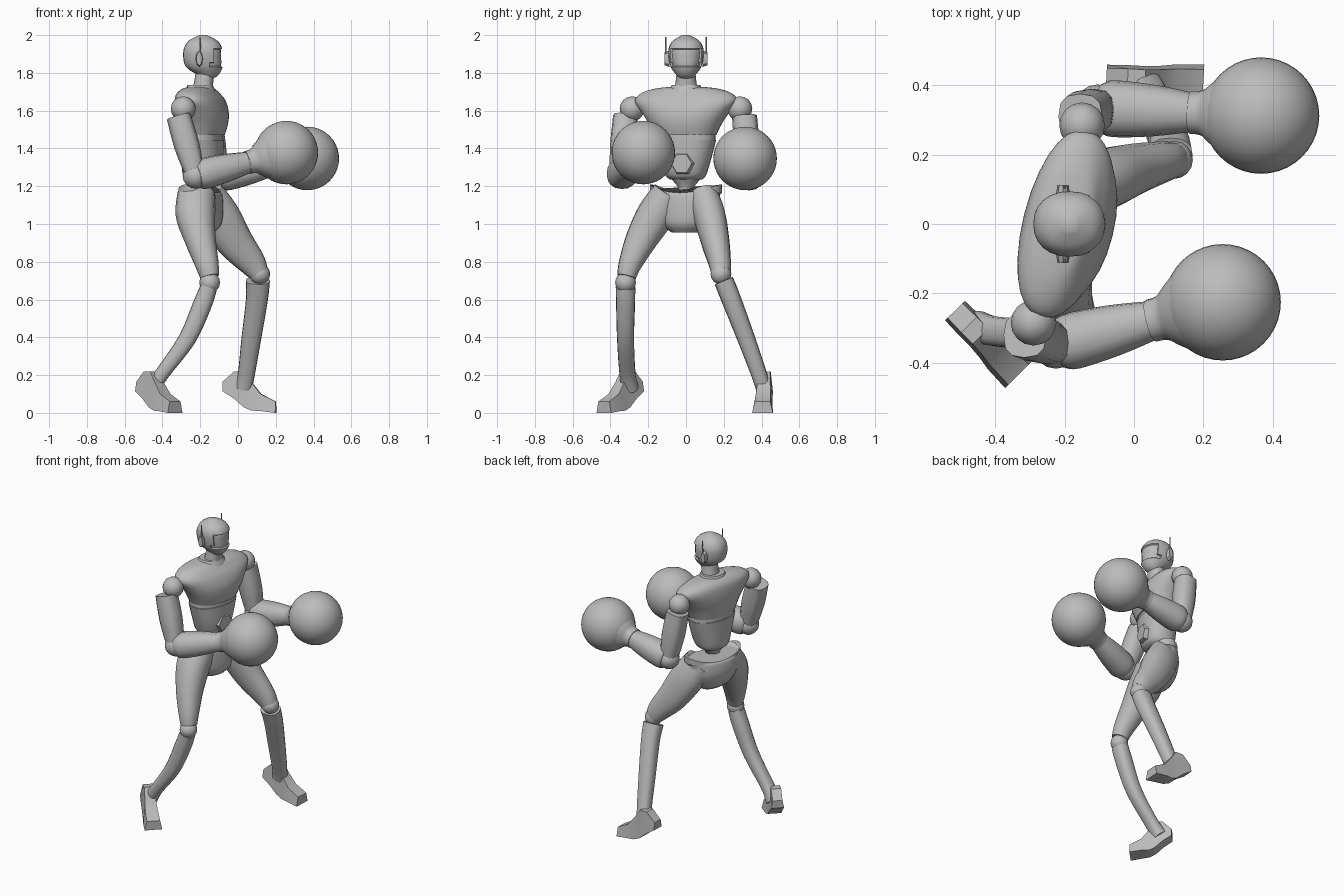
import bpy, bmesh
from math import sin, cos, pi, radians, copysign
from mathutils import Vector, Matrix

if "Cube" in bpy.data.objects:
    bpy.data.objects.remove(bpy.data.objects["Cube"], do_unlink=True)

grey = bpy.data.materials.new("plain grey")
grey.use_nodes = True
grey.diffuse_color = (0.5, 0.5, 0.5, 1)
grey.node_tree.nodes["Principled BSDF"].inputs["Base Color"].default_value = grey.diffuse_color


def finish(name, bm, angle=40):
    bmesh.ops.recalc_face_normals(bm, faces=bm.faces[:])
    mesh = bpy.data.meshes.new(name)
    bm.to_mesh(mesh)
    bm.free()
    mesh.materials.append(grey)
    ob = bpy.data.objects.new(name, mesh)
    bpy.context.collection.objects.link(ob)
    bpy.ops.object.select_all(action='DESELECT')
    ob.select_set(True)
    bpy.context.view_layer.objects.active = ob
    bpy.ops.object.shade_smooth_by_angle(angle=radians(angle))
    return ob


def resample(rows, steps):
    """Smooth curve through a list of number tuples."""
    out = []
    for i in range(len(rows) - 1):
        p0, p1 = rows[max(i - 1, 0)], rows[i]
        p2, p3 = rows[i + 1], rows[min(i + 2, len(rows) - 1)]
        for k in range(steps):
            t = k / steps
            out.append(tuple(
                0.5 * (2 * b + (c - a) * t + (2 * a - 5 * b + 4 * c - d) * t * t
                       + (3 * b - a - 3 * c + d) * t ** 3)
                for a, b, c, d in zip(p0, p1, p2, p3)))
    return out + [rows[-1]]


def skin(rings):
    bm = bmesh.new()
    loops = [[bm.verts.new(p) for p in ring] for ring in rings]
    n = len(loops[0])
    for a, b in zip(loops, loops[1:]):
        for i in range(n):
            j = (i + 1) % n
            bm.faces.new((a[i], a[j], b[j], b[i]))
    bm.faces.new(loops[0])
    bm.faces.new(loops[-1])
    return bm


def ring(c, u, v, a, b, n, power):
    pts = []
    for i in range(n):
        t = 2 * pi * i / n
        x = copysign(abs(cos(t)) ** power, cos(t))
        y = copysign(abs(sin(t)) ** power, sin(t))
        pts.append(Vector(c) + u * (a * x) + v * (b * y))
    return pts


def limb(name, rows, n=16, steps=4, power=0.9):
    """Rows of x, y, z, half depth, half width, swept along their path."""
    rows = resample(rows, steps)
    rings = []
    for i, r in enumerate(rows):
        t = Vector(rows[min(i + 1, len(rows) - 1)][:3]) - Vector(rows[max(i - 1, 0)][:3])
        t.normalize()
        v = Vector((0, 1, 0))
        v = (v - t * v.dot(t)).normalized()
        rings.append(ring(r[:3], v.cross(t), v, r[3], r[4], n, power))
    return finish(name, skin(rings))


def stack(rows, yaw, origin, n=24, steps=4, power=0.9, lift=0):
    """Rows of z, forward offset, half depth, half width, stacked upward."""
    u = Vector((cos(yaw), sin(yaw), 0))
    v = Vector((-sin(yaw), cos(yaw), 0))
    rings = [ring(Vector((origin, 0, z)) + u * o, u, v, a, b, n, power)
             for z, o, a, b in resample(rows, steps)]
    for p in rings[-1]:
        p.z += lift * (abs((p - Vector((origin, 0, p.z))).dot(v)) / rows[-1][3]) ** 2
    return skin(rings)


def ball(name, c, r, seg=16):
    bm = bmesh.new()
    bmesh.ops.create_uvsphere(bm, u_segments=seg, v_segments=seg // 2, radius=r,
                              matrix=Matrix.Translation(c))
    return finish(name, bm)


# Head with a recessed visor
bm = stack([(1.77, .025, .03, .035), (1.79, .025, .057, .052), (1.83, .007, .096, .08),
            (1.88, 0, .105, .092), (1.93, 0, .101, .092), (1.97, 0, .076, .07),
            (2.0, 0, .02, .02)], 0, -.185)
bm.normal_update()
visor = [f for f in bm.faces
         if 1.835 < f.calc_center_median().z < 1.93 and f.calc_center_median().x > -.14]
bmesh.ops.recalc_face_normals(bm, faces=bm.faces[:])
bmesh.ops.inset_region(bm, faces=visor, thickness=.004, depth=-.009)
finish("head", bm)

# Ear pieces with thin aerials
for side, label in ((1, "left"), (-1, "right")):
    bm = bmesh.new()
    bmesh.ops.create_cone(bm, cap_ends=True, segments=8, radius1=.04, radius2=.032, depth=.026,
                          matrix=Matrix.Translation((-.205, side * .1, 1.875))
                          @ Matrix.Diagonal((.5, 1, 1.1, 1))
                          @ Matrix.Rotation(-side * pi / 2, 4, 'X'))
    bmesh.ops.create_cone(bm, cap_ends=True, segments=6, radius1=.005, radius2=.003, depth=.09,
                          matrix=Matrix.Translation((-.2, side * .107, 1.945)))
    finish(label + "_ear_piece", bm, 30)

# Neck, collar and torso, turned so the left shoulder leads
YAW = radians(-14)
finish("neck", stack([(1.68, -.01, .06, .07), (1.73, 0, .052, .058), (1.8, .01, .05, .05)], 0, -.185))
finish("collar", stack([(1.69, 0, .085, .1), (1.735, 0, .066, .076)], YAW, -.2, steps=1))
finish("chest", stack([(1.47, .012, .112, .165), (1.53, .015, .125, .195), (1.59, .01, .13, .235),
                       (1.65, 0, .118, .277), (1.69, -.01, .098, .25), (1.715, -.01, .075, .18),
                       (1.724, -.01, .05, .11)], YAW, -.2, n=28))
finish("rib_band", stack([(1.44, .01, .106, .16), (1.475, .01, .106, .16)], YAW, -.2, steps=1))
finish("abdomen", stack([(1.235, 0, .07, .085), (1.26, .005, .095, .108), (1.34, .01, .107, .135),
                         (1.445, .01, .112, .164)], YAW, -.2))
finish("waist", stack([(1.1, 0, .06, .08), (1.17, 0, .042, .042), (1.2, 0, .045, .045),
                       (1.245, 0, .07, .085)], YAW, -.2))
bm = bmesh.new()
bmesh.ops.create_cone(bm, cap_ends=True, segments=6, radius1=.065, radius2=.055, depth=.03,
                      matrix=Matrix.Translation((-.09, -.02, 1.32)) @ Matrix.Rotation(YAW, 4, 'Z')
                      @ Matrix.Rotation(pi / 2, 4, 'Y'))
finish("abdomen_plate", bm, 30)

# Pelvis with raised hip wings
finish("pelvis", stack([(.955, .02, .05, .07), (1.0, .01, .095, .13), (1.08, 0, .11, .175),
                        (1.15, 0, .105, .185), (1.165, 0, .095, .2)],
                       radians(-20), -.2, lift=.045))


# Arms ending in round gloves
def arm(label, shoulder, top, elbow, glove):
    elbow, glove = Vector(elbow), Vector(glove)
    ball(label + "_shoulder", shoulder, .066)
    mid = (Vector(top) + elbow) / 2
    limb(label + "_upper_arm", [(*top, .064, .066), (*mid, .067, .067), (*elbow, .05, .055)],
         n=12, power=.75)
    ball(label + "_elbow", elbow, .068)

    def along(t, r):
        return (*elbow.lerp(glove, t), r, r)
    limb(label + "_forearm", [along(.02, .07), along(.1, .082), along(.35, .074), along(.6, .055)])
    limb(label + "_glove_cuff", [along(.57, .062), along(.64, .066), along(.7, .09), along(.8, .128)])
    ball(label + "_glove", glove, .168, 40)


arm("right", (-.29, -.285, 1.61), (-.315, -.32, 1.57), (-.225, -.35, 1.255), (.256, -.226, 1.378))
arm("left", (-.15, .285, 1.61), (-.155, .31, 1.57), (-.105, .335, 1.25), (.367, .313, 1.347))

# Legs: thigh, knee joint and shin
limb("right_thigh", [(-.22, -.09, 1.16, .1, .09), (-.225, -.16, 1.05, .105, .1),
                     (-.2, -.235, .92, .083, .085), (-.165, -.295, .79, .063, .062),
                     (-.15, -.315, .72, .05, .05)])
limb("left_thigh", [(-.17, .09, 1.15, .1, .08), (-.1, .125, 1.04, .11, .085),
                    (-.02, .155, .91, .098, .075), (.07, .178, .8, .075, .06),
                    (.11, .185, .74, .055, .052)])
ball("right_knee", (-.15, -.32, .69), .055)
ball("left_knee", (.115, .185, .735), .055)
limb("right_shin", [(-.155, -.32, .665, .045, .052), (-.19, -.32, .57, .05, .05),
                    (-.27, -.32, .39, .046, .045), (-.4, -.31, .21, .038, .043),
                    (-.455, -.295, .13, .045, .045)], power=.8)
limb("left_shin", [(.105, .2, .7, .064, .052), (.1, .24, .6, .058, .052),
                   (.07, .32, .39, .052, .047), (.045, .385, .21, .045, .042),
                   (.03, .41, .13, .045, .04)], power=.8)


# Feet: raised angular heel dropping to a flat toe
def foot(name, heel, toe):
    heel, toe = Vector((*heel, 0)), Vector((*toe, 0))
    side = Vector((0, 0, 1)).cross(toe - heel).normalized()
    bm = skin([[heel.lerp(toe, t) + side * w * s + Vector((0, 0, z))
                for s, z in ((-1, low), (1, low), (.75, high), (-.75, high))]
               for t, low, high, w in ((0, .115, .165, .04), (.22, .075, .22, .042),
                                       (.4, .03, .22, .042), (.55, .012, .16, .045),
                                       (.72, .01, .1, .052), (1, .0, .06, .055))])
    finish(name, bm, 25)


foot("right_foot", (-.517, -.25), (-.333, -.435))
foot("left_foot", (-.08, .42), (.2, .405))
